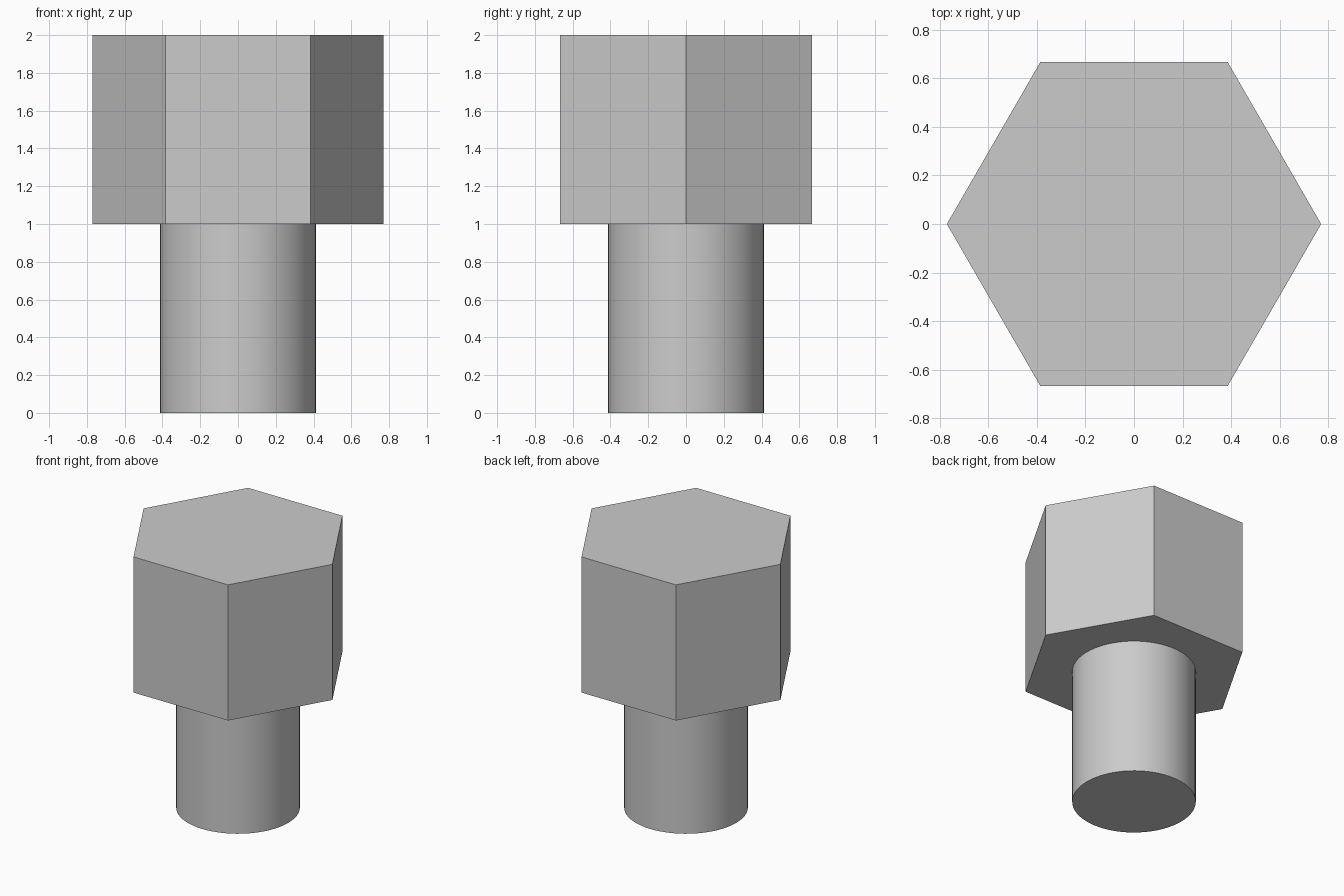
import bpy
import bmesh
import math

if "Cube" in bpy.data.objects:
    bpy.data.objects.remove(bpy.data.objects["Cube"], do_unlink=True)

# Plain grey metal
metal = bpy.data.materials.new("grey_metal")
metal.use_nodes = True
colour = (0.6, 0.6, 0.6, 1)
metal.diffuse_color = colour
metal.node_tree.nodes["Principled BSDF"].inputs["Base Color"].default_value = colour


def prism(name, sides, radius, bottom, top, cap_top=True):
    """Upright prism with its first corner on +x."""
    bm = bmesh.new()
    ring = [bm.verts.new((radius * math.cos(math.tau * i / sides),
                          radius * math.sin(math.tau * i / sides), bottom))
            for i in range(sides)]
    base = bm.faces.new(ring)
    raised = bmesh.ops.extrude_face_region(bm, geom=[base], use_keep_orig=True)["geom"]
    for v in raised:
        if isinstance(v, bmesh.types.BMVert):
            v.co.z = top
    bmesh.ops.recalc_face_normals(bm, faces=bm.faces)
    if not cap_top:
        caps = [f for f in bm.faces if f.normal.z > 0.9]
        bmesh.ops.delete(bm, geom=caps, context="FACES_ONLY")
    mesh = bpy.data.meshes.new(name)
    bm.to_mesh(mesh)
    bm.free()
    mesh.materials.append(metal)
    obj = bpy.data.objects.new(name, mesh)
    bpy.context.collection.objects.link(obj)
    return obj


# Six-sided head with crisp flats
prism("hex_head", 6, 0.77, 1, 2)

# Round shank, open where it meets the head
shank = prism("shank", 64, 0.413, 0, 1, cap_top=False)
bpy.ops.object.select_all(action="DESELECT")
shank.select_set(True)
bpy.context.view_layer.objects.active = shank
bpy.ops.object.shade_smooth_by_angle(angle=math.radians(30))
